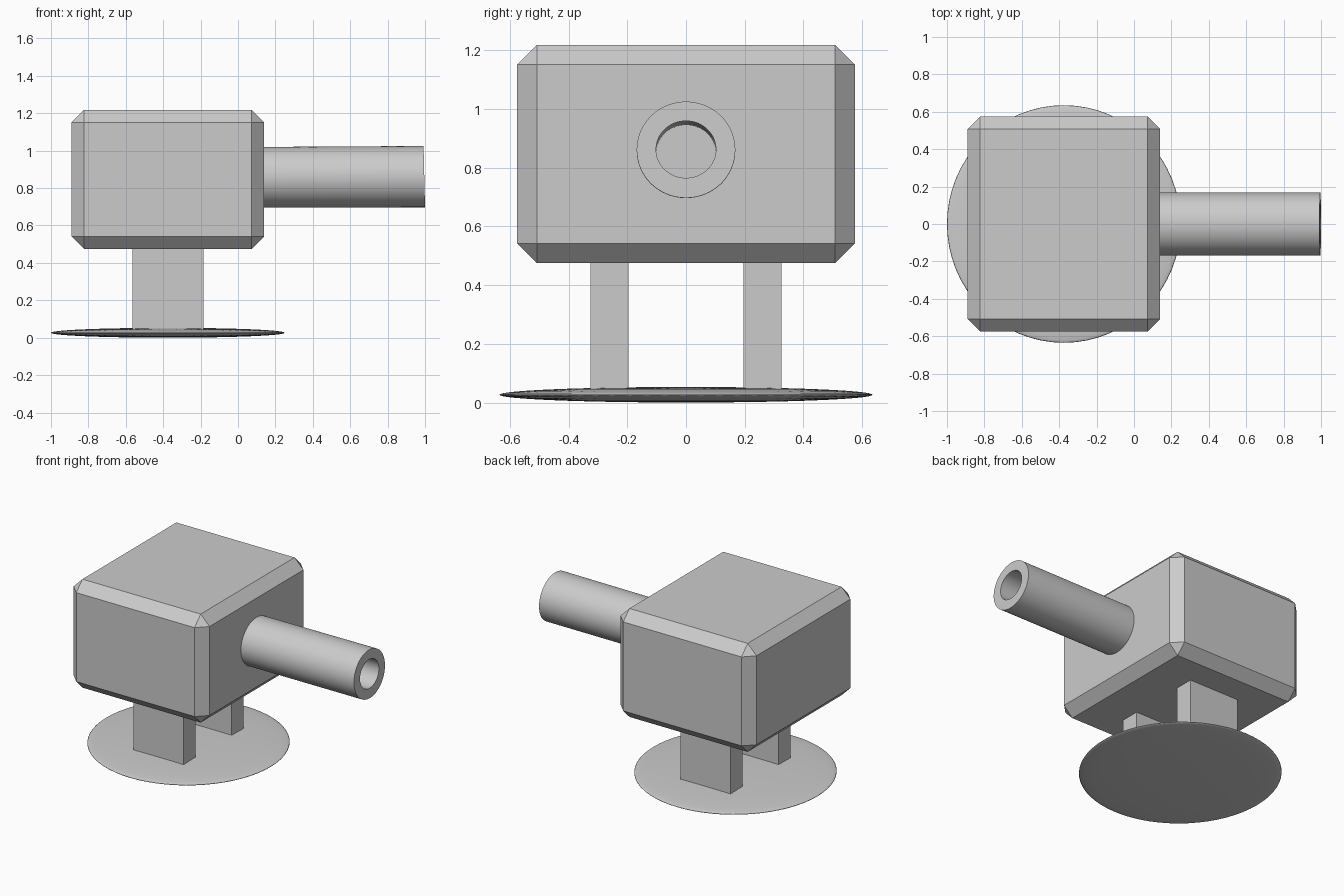
import bpy, bmesh, math

if "Cube" in bpy.data.objects:
    bpy.data.objects.remove(bpy.data.objects["Cube"])


def make_object(name, bm):
    bmesh.ops.recalc_face_normals(bm, faces=bm.faces)
    mesh = bpy.data.meshes.new(name)
    bm.to_mesh(mesh)
    bm.free()
    obj = bpy.data.objects.new(name, mesh)
    bpy.context.collection.objects.link(obj)
    return obj


def box(name, lo, hi, chamfer=0):
    bm = bmesh.new()
    bmesh.ops.create_cube(bm, size=1)
    for v in bm.verts:
        v.co = [(a + b) / 2 + c * (b - a) for a, b, c in zip(lo, hi, v.co)]
    if chamfer:
        bmesh.ops.bevel(bm, geom=bm.edges[:], offset=chamfer, segments=1,
                        affect='EDGES', profile=0.5)
    return make_object(name, bm)


def shade(obj):
    bpy.ops.object.select_all(action='DESELECT')
    obj.select_set(True)
    bpy.context.view_layer.objects.active = obj
    bpy.ops.object.shade_smooth_by_angle(angle=math.radians(30))


# Chamfered body
box("body", (-0.89, -0.575, 0.475), (0.14, 0.575, 1.218), 0.067)

# Pair of flat legs
for side, label in ((-1, "front"), (1, "back")):
    ys = sorted((side * 0.195, side * 0.325))
    box(label + "_leg", (-0.565, ys[0], 0.03), (-0.185, ys[1], 0.49))

# Lens-shaped foot disc
bm = bmesh.new()
bmesh.ops.create_uvsphere(bm, u_segments=64, v_segments=32, radius=1)
bmesh.ops.scale(bm, vec=(0.625, 0.635, 0.0265), verts=bm.verts)
bmesh.ops.translate(bm, vec=(-0.375, 0, 0.0265), verts=bm.verts)
foot = make_object("foot_disc", bm)
for p in foot.data.polygons:
    p.use_smooth = True

# Hollow barrel, tilted very slightly upwards: x, centre z, y radius, z radius
rings = [(0.12, 0.858, 0.168, 0.162), (0.996, 0.861, 0.168, 0.164),
         (0.996, 0.862, 0.102, 0.097), (0.12, 0.848, 0.102, 0.097)]
SIDES = 64
bm = bmesh.new()
loops = []
for x, z, ry, rz in rings:
    loop = []
    for i in range(SIDES):
        a = 2 * math.pi * i / SIDES
        lean = -0.004 * math.sin(a) * rz / 0.164 if x > 0.5 else 0
        loop.append(bm.verts.new((x + lean, ry * math.cos(a), z + rz * math.sin(a))))
    loops.append(loop)
for k in range(4):
    a, b = loops[k], loops[(k + 1) % 4]
    for i in range(SIDES):
        j = (i + 1) % SIDES
        bm.faces.new((a[i], a[j], b[j], b[i]))
shade(make_object("barrel", bm))
